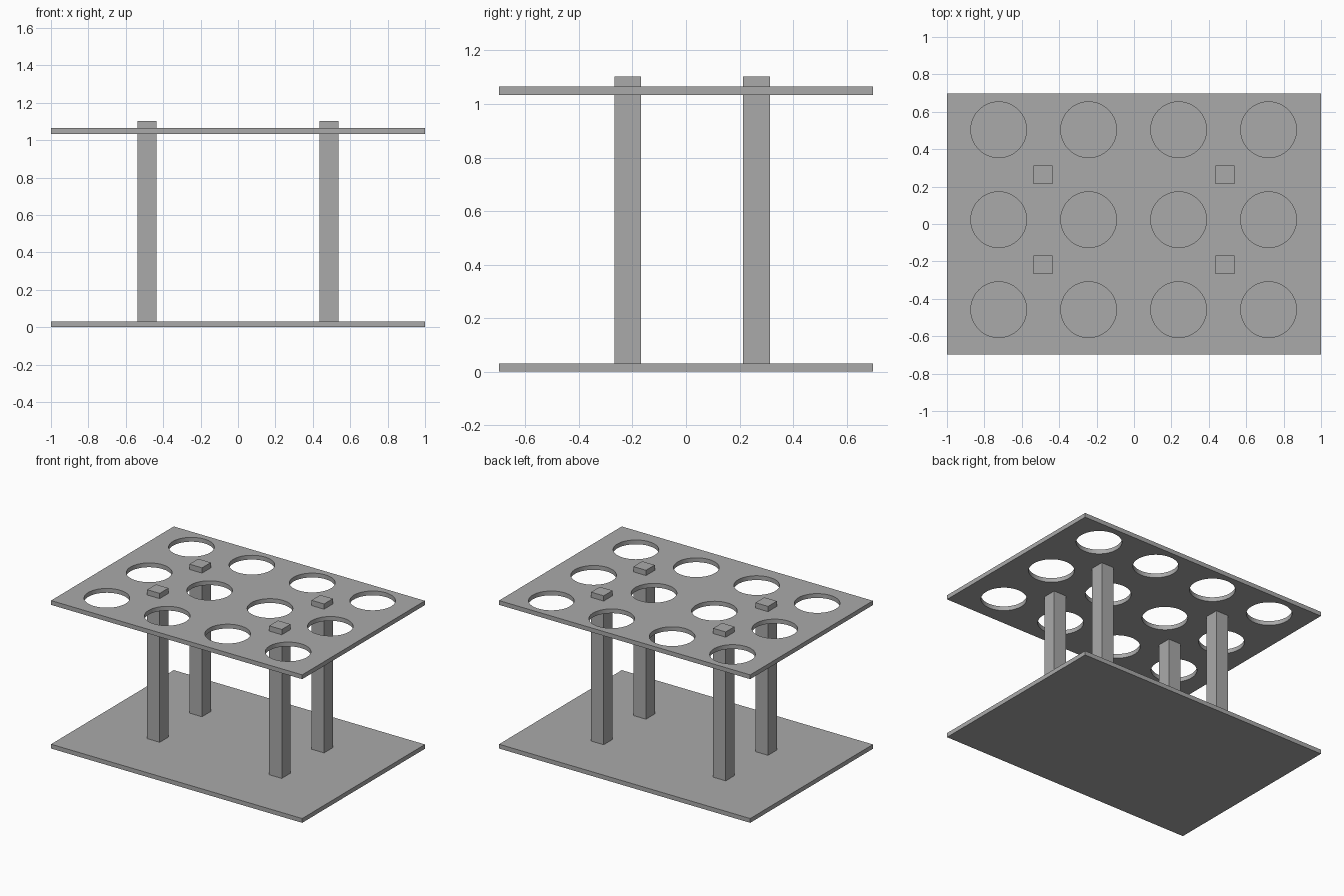
import bpy
import bmesh
from mathutils import Matrix, Vector

default_cube = bpy.data.objects.get("Cube")
if default_cube:
    bpy.data.objects.remove(default_cube, do_unlink=True)

PITCH = 0.481            # spacing of the hole grid
CENTRE_Y = 0.023         # the grid sits slightly towards the back
HOLE_RADIUS = 0.149
WIDTH, DEPTH, THICKNESS = 2.0, 1.396, 0.031
SHELF_Z = 1.034
POST_SIZE, POST_TOP = 0.1, 1.103

grey = bpy.data.materials.new("plain grey")
grey.use_nodes = True
grey.diffuse_color = (0.4, 0.4, 0.4, 1)
grey.node_tree.nodes["Principled BSDF"].inputs["Base Color"].default_value = grey.diffuse_color


def add_object(name, bm):
    mesh = bpy.data.meshes.new(name)
    bm.to_mesh(mesh)
    bm.free()
    mesh.materials.append(grey)
    obj = bpy.data.objects.new(name, mesh)
    bpy.context.collection.objects.link(obj)
    return obj


def box(name, x, y, bottom, top, width, depth):
    bm = bmesh.new()
    place = Matrix.Translation((x, y, (bottom + top) / 2))
    scale = Matrix.Diagonal(Vector((width, depth, top - bottom, 1)))
    bmesh.ops.create_cube(bm, size=1, matrix=place @ scale)
    return add_object(name, bm)


# Solid base plate and the shelf above it
box("base_plate", 0, 0, 0, THICKNESS, WIDTH, DEPTH)
shelf = box("shelf", 0, 0, SHELF_Z, SHELF_Z + THICKNESS, WIDTH, DEPTH)

# Four by three round holes through the shelf
bm = bmesh.new()
for column in range(4):
    for row in range(3):
        x = (column - 1.5) * PITCH - 0.002
        y = (row - 1) * PITCH + CENTRE_Y
        bmesh.ops.create_cone(bm, cap_ends=True, segments=64, depth=0.2,
                              radius1=HOLE_RADIUS, radius2=HOLE_RADIUS,
                              matrix=Matrix.Translation((x, y, SHELF_Z)))
cutter = add_object("hole_cutter", bm)
cutter.hide_render = True

holes = shelf.modifiers.new("holes", 'BOOLEAN')
holes.operation = 'DIFFERENCE'
holes.solver = 'EXACT'
holes.object = cutter
bpy.context.view_layer.objects.active = shelf
shelf.select_set(True)
bpy.ops.object.modifier_apply(modifier=holes.name)
bpy.data.objects.remove(cutter, do_unlink=True)
bpy.ops.object.shade_smooth_by_angle()

# Square posts stand between the holes and poke through the shelf
for side, x in (("right", -0.486), ("left", 0.486)):
    for end, step in (("front", -0.5), ("back", 0.5)):
        box(f"{end}_{side}_post", x, CENTRE_Y + step * PITCH,
            THICKNESS, POST_TOP, POST_SIZE, POST_SIZE)
